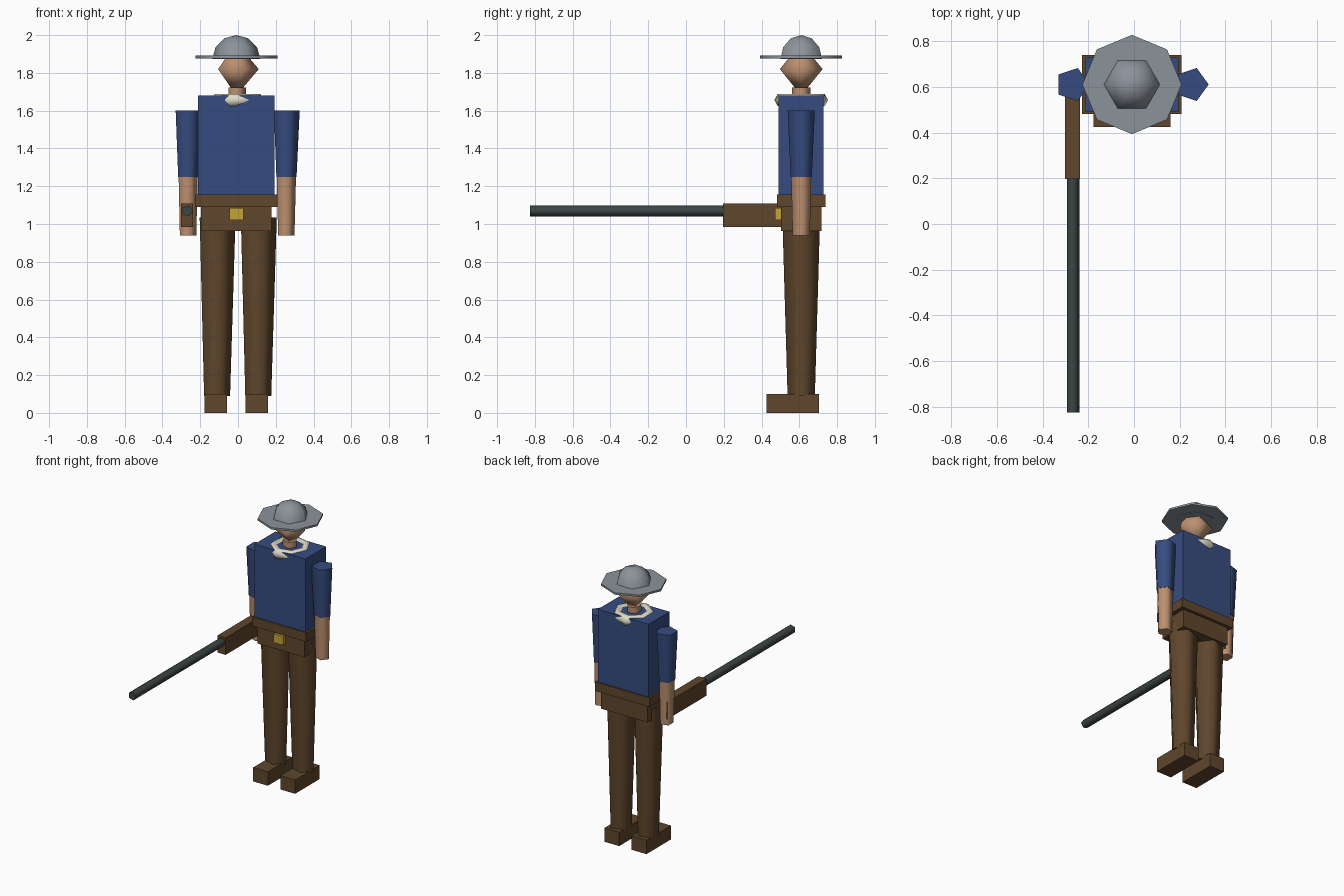
import bpy
import bmesh
import math
from mathutils import Matrix, Vector

if "Cube" in bpy.data.objects:
    bpy.data.objects.remove(bpy.data.objects["Cube"])

CX, CY = -0.009, 0.61  # body axis


def material(name, hex_code):
    """Flat material from an sRGB hex code."""
    rgb = [int(hex_code[i:i + 2], 16) / 255 for i in (0, 2, 4)]
    lin = [c / 12.92 if c <= 0.04045 else ((c + 0.055) / 1.055) ** 2.4 for c in rgb]
    mat = bpy.data.materials.new(name)
    mat.use_nodes = True
    mat.diffuse_color = (*lin, 1)
    mat.node_tree.nodes["Principled BSDF"].inputs["Base Color"].default_value = (*lin, 1)
    return mat


blue = material("blue cloth", "364C80")
brown = material("brown leather", "5F462C")
skin = material("skin", "BC9070")
grey = material("grey felt", "8B939A")
iron = material("dark iron", "3C4545")
gold = material("brass", "C4A338")
cream = material("cream cloth", "DEDAC8")


def finish(name, bm, mat, location, smooth=False):
    bmesh.ops.recalc_face_normals(bm, faces=bm.faces[:])
    mesh = bpy.data.meshes.new(name)
    bm.to_mesh(mesh)
    bm.free()
    mesh.materials.append(mat)
    obj = bpy.data.objects.new(name, mesh)
    obj.location = location
    bpy.context.collection.objects.link(obj)
    if smooth:
        bpy.ops.object.select_all(action="DESELECT")
        obj.select_set(True)
        bpy.context.view_layer.objects.active = obj
        bpy.ops.object.shade_smooth_by_angle(angle=math.radians(80))
    return obj


def box(name, mat, low, high):
    """Box between two corners."""
    low, high = Vector(low), Vector(high)
    bm = bmesh.new()
    bmesh.ops.create_cube(bm, size=1)
    bmesh.ops.scale(bm, vec=high - low, verts=bm.verts[:])
    return finish(name, bm, mat, (low + high) / 2)


def turned(name, mat, sides, profile, location, ring=False, turn=None):
    """Revolve (radius, height) points, with a corner at +x."""
    bm = bmesh.new()
    loops = []
    for r, z in profile:
        angles = [math.tau * i / sides for i in range(sides)]
        loops.append([bm.verts.new((r * math.cos(a), r * math.sin(a), z)) for a in angles])
    pairs = list(zip(loops, loops[1:]))
    if ring:
        pairs.append((loops[-1], loops[0]))
    for a, b in pairs:
        for i in range(sides):
            j = (i + 1) % sides
            bm.faces.new((a[i], a[j], b[j], b[i]))
    if not ring:
        for loop, (r, z) in ((loops[0], profile[0]), (loops[-1], profile[-1])):
            if r > 0:
                bm.faces.new(loop)
    bmesh.ops.remove_doubles(bm, verts=bm.verts[:], dist=1e-5)
    if turn:
        bmesh.ops.transform(bm, matrix=turn, verts=bm.verts[:])
    return finish(name, bm, mat, location, smooth=True)


def body_box(name, mat, width, depth, z0, z1):
    return box(name, mat, (CX - width / 2, CY - depth / 2, z0),
               (CX + width / 2, CY + depth / 2, z1))


# Trunk
body_box("torso", blue, 0.406, 0.238, 1.155, 1.68)
body_box("belt", brown, 0.435, 0.258, 1.09, 1.155)
body_box("hips", brown, 0.375, 0.215, 0.962, 1.09)
box("buckle", gold, (CX - 0.037, 0.472, 1.02), (CX + 0.037, 0.51, 1.084))

# Legs, boots, sleeves and forearms
for side, s in (("left", 1), ("right", -1)):
    leg_x, arm_x = CX + 0.109 * s, CX + 0.26 * s
    turned(side + "_leg", brown, 5, [(0.076, 0.09), (0.105, 1.034)], (leg_x, CY, 0))
    box(side + "_boot", brown, (leg_x - 0.059, 0.425, 0), (leg_x + 0.059, 0.704, 0.1))
    turned(side + "_sleeve", blue, 5, [(0.059, 1.25), (0.0755, 1.602)], (arm_x, CY, 0))
    turned(side + "_forearm", skin, 5, [(0.048, 0.94), (0.056, 1.25)], (arm_x, CY, 0))

# Neckerchief ring
section = [(0.11 + 0.036 * math.cos(math.tau * i / 6), 0.036 * math.sin(math.tau * i / 6))
           for i in range(6)]
turned("neckerchief", cream, 7, section, (CX, CY, 1.656), ring=True)

# Neck and head
turned("neck", skin, 5, [(0.051, 1.66), (0.051, 1.722)], (CX, CY, 0))
turned("head", skin, 5, [(0, -0.14), (0.119, 0), (0, 0.14)], (CX, CY, 1.82))

# Hat
turned("hat_brim", grey, 8, [(0.217, 1.877), (0.217, 1.891)], (CX, CY, 0))
dome = [(0.127 * math.cos(math.radians(a)), 0.127 * math.sin(math.radians(a)))
        for a in (0, 30, 60)]
turned("hat_crown", grey, 6, dome + [(0, 0.127)], (CX, CY, 1.873))

# Long gun held in the right hand
box("gun_stock", brown, (-0.302, 0.197, 0.985), (-0.237, 0.645, 1.108))
turned("gun_barrel", iron, 5, [(0.0305, -0.21), (0.0305, 0.825)], (-0.269, 0, 1.069),
       turn=Matrix.Rotation(math.radians(90), 4, "X"))
